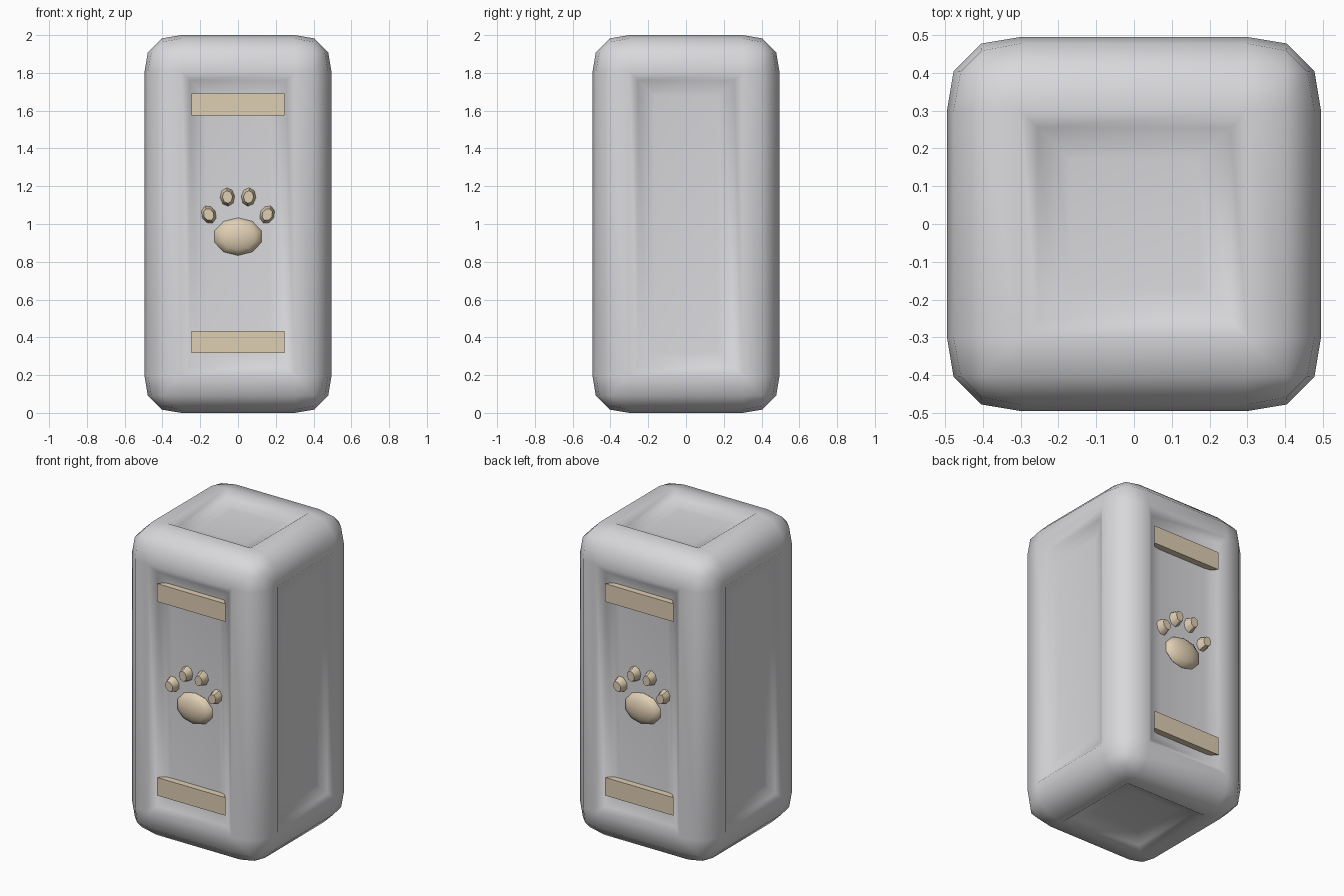
import bpy, bmesh
from math import radians, pi
from mathutils import Matrix

cube = bpy.data.objects.get("Cube")
if cube:
    bpy.data.objects.remove(cube, do_unlink=True)


def material(name, rgb):
    mat = bpy.data.materials.new(name)
    mat.use_nodes = True
    mat.diffuse_color = (*rgb, 1)
    mat.node_tree.nodes["Principled BSDF"].inputs["Base Color"].default_value = (*rgb, 1)
    return mat


GREY = material("light grey", (0.69, 0.69, 0.71))
TAN = material("warm tan", (0.74, 0.62, 0.45))


def finish(bm, name, mat, smooth_angle=None):
    bmesh.ops.recalc_face_normals(bm, faces=bm.faces)
    mesh = bpy.data.meshes.new(name)
    bm.to_mesh(mesh)
    bm.free()
    mesh.materials.append(mat)
    obj = bpy.data.objects.new(name, mesh)
    bpy.context.collection.objects.link(obj)
    if smooth_angle:
        bpy.ops.object.select_all(action="DESELECT")
        obj.select_set(True)
        bpy.context.view_layer.objects.active = obj
        bpy.ops.object.shade_smooth_by_angle(angle=radians(smooth_angle))
    return obj


# Rounded body with a softly sunken panel on all six sides
bm = bmesh.new()
bmesh.ops.create_cube(bm, size=1, matrix=Matrix.Translation((0, 0, 1)) @ Matrix.Diagonal((0.99, 0.99, 2, 1)))
bmesh.ops.bevel(bm, geom=bm.edges[:], offset=0.195, segments=3, profile=0.575, affect="EDGES")
panels = sorted(bm.faces, key=lambda f: f.calc_area())[-6:]
for width, drop in ((0.045, 0.032), (0.05, 0.02), (0.035, 0.005)):
    bmesh.ops.inset_individual(bm, faces=panels, thickness=width, depth=-drop, use_even_offset=True)
finish(bm, "body", GREY, 80)


# Strap whose ends taper back into the panel walls
def strap(name, z, turn):
    bm = bmesh.new()
    place = turn @ Matrix.Translation((0, -0.455, z)) @ Matrix.Diagonal((0.49, 0.05, 0.117, 1))
    bmesh.ops.create_cube(bm, size=1)
    for v in bm.verts:
        if v.co.y > 0:
            v.co.x *= 0.82
    bm.transform(place)
    finish(bm, name, TAN)


def toe(name, x, z, lean, turn):
    bm = bmesh.new()
    place = (turn @ Matrix.Translation((x, -0.455, z)) @ Matrix.Rotation(radians(lean), 4, "Y")
             @ Matrix.Diagonal((0.043, 1, 0.054, 1)) @ Matrix.Rotation(pi / 2, 4, "X"))
    bmesh.ops.create_cone(bm, cap_ends=True, segments=8, radius1=1, radius2=0.62, depth=0.065, matrix=place)
    finish(bm, name, TAN, 50)


def pad(name, turn):
    bm = bmesh.new()
    place = (turn @ Matrix.Translation((0, -0.44, 0.933)) @ Matrix.Diagonal((0.13, 0.05, 0.1, 1))
             @ Matrix.Rotation(pi / 2, 4, "X"))
    bmesh.ops.create_uvsphere(bm, u_segments=10, v_segments=8, radius=1, matrix=place)
    finish(bm, name, TAN, 40)


# Straps and paw emblem on the front and, turned around, on the back
for side, angle in (("front", 0), ("back", pi)):
    turn = Matrix.Rotation(angle, 4, "Z")
    strap(side + "_lower_strap", 0.375, turn)
    strap(side + "_upper_strap", 1.633, turn)
    pad(side + "_paw_pad", turn)
    for label, s in (("left", 1), ("right", -1)):
        toe(f"{side}_{label}_inner_toe", s * 0.056, 1.143, s * 5, turn)
        toe(f"{side}_{label}_outer_toe", s * 0.155, 1.05, s * 25, turn)
